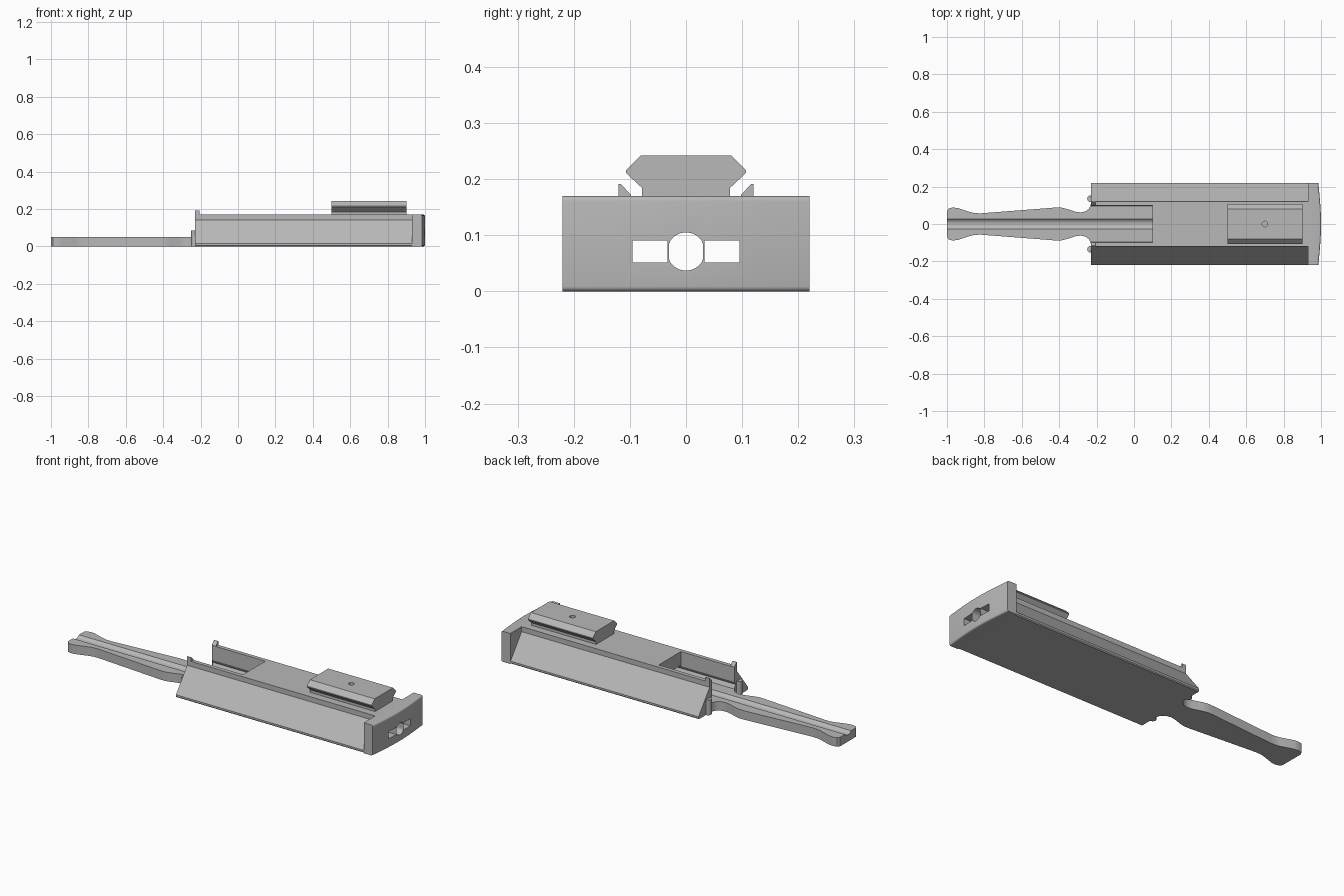
import bpy
import bmesh
from math import sin, cos, pi
from mathutils import Vector

old = bpy.data.objects.get("Cube")
if old:
    bpy.data.objects.remove(old)

grey = bpy.data.materials.new("plain grey")
grey.use_nodes = True
grey.diffuse_color = (0.48, 0.48, 0.48, 1)
grey.node_tree.nodes["Principled BSDF"].inputs["Base Color"].default_value = grey.diffuse_color


def prism(name, outline, lo, hi, axis="x"):
    """Extrude an outline: (y, z) points along x, or (x, y) points along z."""
    bm = bmesh.new()
    place = (lambda a, b: (lo, a, b)) if axis == "x" else (lambda a, b: (a, b, lo))
    step = Vector((hi - lo, 0, 0)) if axis == "x" else Vector((0, 0, hi - lo))
    face = bm.faces.new([bm.verts.new(place(a, b)) for a, b in outline])
    ext = bmesh.ops.extrude_face_region(bm, geom=[face])
    moved = [v for v in ext["geom"] if isinstance(v, bmesh.types.BMVert)]
    bmesh.ops.translate(bm, vec=step, verts=moved)
    bmesh.ops.recalc_face_normals(bm, faces=bm.faces)
    mesh = bpy.data.meshes.new(name)
    bm.to_mesh(mesh)
    bm.free()
    mesh.materials.append(grey)
    obj = bpy.data.objects.new(name, mesh)
    bpy.context.collection.objects.link(obj)
    return obj


def box(y0, y1, z0, z1):
    return [(y0, z0), (y1, z0), (y1, z1), (y0, z1)]


def both(half):
    """Mirror a right-half profile across y = 0."""
    return half + [(-y, z) for y, z in reversed(half)]


def circle(cx, cy, r, n=32):
    return [(cx + r * cos(2 * pi * i / n), cy + r * sin(2 * pi * i / n)) for i in range(n)]


def activate(obj):
    bpy.ops.object.select_all(action="DESELECT")
    obj.select_set(True)
    bpy.context.view_layer.objects.active = obj


def cut(obj, *cutters):
    activate(obj)
    for cutter in cutters:
        mod = obj.modifiers.new("cut", "BOOLEAN")
        mod.operation, mod.solver, mod.object = "DIFFERENCE", "EXACT", cutter
        bpy.ops.object.modifier_apply(modifier=mod.name)


# Cutters: long round bore with flattened sides, low tunnel, open pocket
bore = prism("bore_cutter", [(max(-0.03, min(0.03, y)), z) for y, z in circle(0, 0.071, 0.034, 30)], -1.1, 1.1)
tunnel = prism("tunnel_cutter", both([(0.096, 0.05), (0.108, 0.071), (0.096, 0.092)]), -0.4, 0.92)
pocket = prism("pocket_cutter", box(-0.098, 0.098, 0.085, 0.3), -0.4, 0.1)
windows = [prism("window_cutter", box(min(s * 0.033, s * 0.095), max(s * 0.033, s * 0.095), 0.051, 0.091), 0.8, 1.1)
           for s in (-1, 1)]
screw = prism("screw_hole_cutter", circle(0.7, 0, 0.015, 24), 0.2, 0.3, "z")

# Sloped housing
body = prism("housing", both([(0.213, 0), (0.218, 0.005), (0.218, 0.015), (0.12, 0.142), (0.12, 0.17)]), -0.23, 0.93)
cut(body, tunnel, pocket, bore, *windows)

# End plate with a slightly bulged outer face and rounded outer rims
bulge = [(0.985 + 0.015 * cos(pi / 2 * t / 6), 0.22 * t / 6) for t in range(-6, 7)]
plate = prism("end_plate", [(0.93, -0.22)] + bulge + [(0.93, 0.22)], 0, 0.17, "z")
bm = bmesh.new()
bm.from_mesh(plate.data)
rims = [e for e in bm.edges if all(v.co.x > 0.95 for v in e.verts)
        and abs(e.verts[0].co.z - e.verts[1].co.z) < 0.01]
bmesh.ops.bevel(bm, geom=rims, offset=0.009, segments=4, profile=0.5, affect="EDGES")
bm.to_mesh(plate.data)
bm.free()
cut(plate, bore, *windows)

# Shaped flat handle, grooved along its length
edge = [(-1, 0.07), (-0.99, 0.083), (-0.97, 0.088), (-0.945, 0.086), (-0.87, 0.062), (-0.85, 0.058),
        (-0.82, 0.057), (-0.42, 0.088), (-0.39, 0.088), (-0.36, 0.081), (-0.31, 0.065), (-0.285, 0.062),
        (-0.26, 0.067), (-0.242, 0.08), (-0.234, 0.095), (-0.23, 0.11)]
handle = prism("handle", edge + [(x, -y) for x, y in reversed(edge)], 0, 0.05, "z")
cut(handle, bore)

# Dovetail rail with a blind screw hole
rail = prism("dovetail_rail", both([(0.078, 0.168), (0.078, 0.184), (0.107, 0.211), (0.107, 0.216), (0.081, 0.242)]),
             0.5, 0.9)
cut(rail, screw)
parts = [body, plate, handle, rail]

# Latch hooks and rounded stop posts on both sides
for s, side in ((1, "back"), (-1, "front")):
    parts.append(prism(side + "_latch_hook", [(s * 0.12, 0.168), (s * 0.12, 0.191), (s * 0.116, 0.191),
                                              (s * 0.098, 0.172), (s * 0.098, 0.168)], -0.23, -0.205))
    post = [(-0.232 - 0.018 * sin(pi * i / 10), s * (0.135 - 0.018 * cos(pi * i / 10))) for i in range(11)]
    parts.append(prism(side + "_stop_post", post + [(-0.226, s * 0.153), (-0.226, s * 0.117)], 0, 0.085, "z"))

for cutter in [bore, tunnel, pocket, screw] + windows:
    bpy.data.objects.remove(cutter)

for part in parts:
    activate(part)
    bpy.ops.object.shade_smooth_by_angle(angle=0.5)
